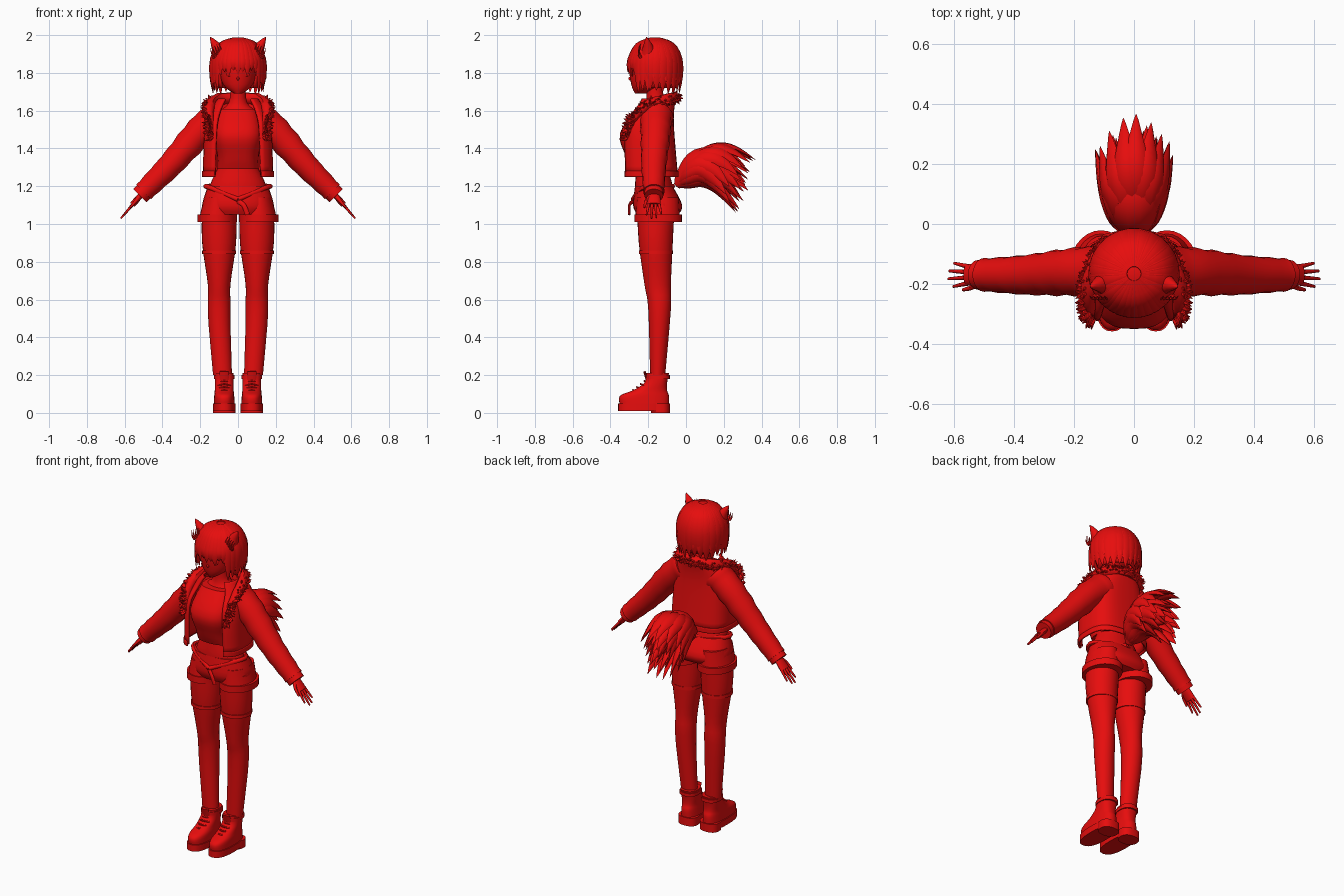
import bpy, bmesh, math, random
from math import sin, cos, pi, sqrt
from mathutils import Vector, Matrix

random.seed(4)
if "Cube" in bpy.data.objects:
    bpy.data.objects.remove(bpy.data.objects["Cube"])

RED = (.8, .004, .004, 1)
red = bpy.data.materials.new("red")
red.use_nodes = True
red.diffuse_color = RED
red.node_tree.nodes["Principled BSDF"].inputs["Base Color"].default_value = RED


def spline(keys, steps):
    """Catmull-Rom interpolation through points of any dimension."""
    padded = [keys[0], *keys, keys[-1]]
    out = []
    for i in range(len(keys) - 1):
        for s in range(steps):
            t = s / steps
            out.append([b + t / 2 * (c - a + t * (2 * a - 5 * b + 4 * c - d + t * (3 * (b - c) + d - a)))
                        for a, b, c, d in zip(*padded[i:i + 4])])
    return out + [list(keys[-1])]


def skin(bm, rings, closed=True):
    rows = [[bm.verts.new(point) for point in ring] for ring in rings]
    count = len(rows[0])
    for lower, upper in zip(rows, rows[1:]):
        for i in range(count if closed else count - 1):
            j = (i + 1) % count
            bm.faces.new((lower[i], lower[j], upper[j], upper[i]))
    if closed:
        bm.faces.new(rows[0][::-1])
        bm.faces.new(rows[-1])


def constant(t):
    return 1


def spike(t):
    return 1 - t


def leaf(t):
    return sin(pi * t) + .2 * (1 - t)


def sweep(bm, points, width, hint, flat=1, shape=constant, sides=8, steps=3, ripple=0):
    """Tube along points; flat thins it along the hint, shape varies its width."""
    path = [Vector(point) for point in spline(points, steps)]
    last = len(path) - 1
    rings = []
    for i, centre in enumerate(path):
        tangent = path[min(i + 1, last)] - path[max(i - 1, 0)]
        across = tangent.cross(Vector(hint)).normalized()
        up = across.cross(tangent).normalized()
        radius = max(width * shape(i / last), .001) * (1 + ripple * (i % 2) * random.random())
        turns = [2 * pi * j / sides for j in range(sides)]
        rings.append([centre + radius * (across * cos(q) + up * flat * sin(q)) for q in turns])
    skin(bm, rings)


def finish(name, bm, mirror=False, solid=0, angle=45):
    bmesh.ops.recalc_face_normals(bm, faces=bm.faces)
    mesh = bpy.data.meshes.new(name)
    bm.to_mesh(mesh)
    bm.free()
    mesh.materials.append(red)
    part = bpy.data.objects.new(name, mesh)
    bpy.context.collection.objects.link(part)
    bpy.ops.object.select_all(action="DESELECT")
    part.select_set(True)
    bpy.context.view_layer.objects.active = part
    bpy.ops.object.shade_smooth_by_angle(angle=math.radians(angle))
    if solid:
        shell = part.modifiers.new("Thickness", "SOLIDIFY")
        shell.thickness, shell.offset = solid, 0
    if mirror:
        part.modifiers.new("Mirror", "MIRROR")


def middle(z):
    return 0


def loft(name, keys, x=middle, power=2, sides=28, gap=0, **options):
    """Superellipse rings (height, depth centre, half width, half depth); gap opens the front."""
    def bend(value):
        return math.copysign(abs(value) ** (2 / power), value)

    turns = [gap + 2 * (pi - gap) * i / sides for i in range(sides + bool(gap))]
    bm = bmesh.new()
    skin(bm, [[(x(z) + wide * bend(sin(a)), y - deep * bend(cos(a)), z) for a in turns]
              for z, y, wide, deep in spline(keys, 4)], not gap)
    finish(name, bm, **options)


def band(name, base, height, *ring, **options):
    loft(name, [(base, *ring), (base + height, *ring)], **options)


def tube(name, points, width, hint, mirror=True, **options):
    bm = bmesh.new()
    sweep(bm, points, width, hint, **options)
    finish(name, bm, mirror)


def ball(name, place, size, mirror=False):
    bm = bmesh.new()
    bmesh.ops.create_uvsphere(bm, u_segments=16, v_segments=8, radius=1,
                              matrix=Matrix.Translation(place) @ Matrix.Diagonal((*size, 1)))
    finish(name, bm, mirror)


# Body, shirt and face
loft("torso", [(1.1, -.16, .16, .1), (1.2, -.17, .15, .1), (1.33, -.18, .1, .08), (1.5, -.18, .11, .09),
               (1.58, -.16, .12, .08), (1.64, -.16, .05, .05), (1.75, -.17, .04, .04)])
loft("shirt", [(1.29, -.19, .11, .1), (1.36, -.2, .11, .12), (1.48, -.22, .13, .13), (1.61, -.17, .1, .09)],
     power=2.7)
loft("head", [(1.69, -.24, .02, .03), (1.74, -.21, .08, .08), (1.85, -.18, .1, .12), (1.95, -.17, .07, .08)])
ball("eye", (.045, -.285, 1.8), (.02, .005, .02), mirror=True)
ball("nose", (0, -.295, 1.77), (.007, .01, .01))


# Legs lean inward below the knee
def leg_line(z):
    return .1 - .06 * max(0, .5 - z)


loft("leg", [(1.1, -.16, .09, .1), (.9, -.16, .09, .09), (.68, -.15, .06, .07), (.55, -.14, .06, .06),
             (.2, -.15, .05, .04)], x=leg_line, mirror=True)
band("stocking_band", .84, .02, -.16, .09, .09, x=leg_line, mirror=True)


# Shorts with flared legs, rolled hems and a dipped belt
def shorts_line(z):
    return .11


loft("shorts_seat", [(1.05, -.15, .17, .11), (1.1, -.15, .19, .13), (1.2, -.17, .16, .1)], power=2.3)
loft("shorts_leg", [(1.14, -.15, .07, .11), (1.01, -.15, .1, .12)], x=shorts_line, mirror=True)
band("shorts_hem", 1.01, .04, -.147, .105, .126, x=shorts_line, mirror=True)
tube("belt", [(0, -.28, 1.13), (.14, -.23, 1.19), (.16, -.15, 1.2), (0, -.07, 1.2)], .013, (0, 0, 1))
tube("belt_end", [(0, -.28, 1.12), (.03, -.3, 1.1), (.05, -.3, 1.05)], .013, (0, 1, 0), mirror=False, flat=.5)

# Open cropped jacket
loft("jacket_body", [(1.26, -.19, .18, .14), (1.5, -.2, .17, .13), (1.6, -.17, .14, .1), (1.66, -.15, .1, .09)],
     power=3, gap=.57, solid=.014)
band("jacket_hem", 1.25, .03, -.19, .185, .147, power=3, gap=.57, solid=.01)
tube("sleeve", [(.1, -.16, 1.57), (.2, -.16, 1.49), (.36, -.17, 1.31), (.5, -.17, 1.17)], .09, (1, 0, 1),
     shape=lambda t: 1 - .42 * t, sides=18, steps=5, ripple=.09)
tube("cuff", [(.48, -.17, 1.19), (.52, -.17, 1.15)], .05, (1, 0, 1), sides=18)

# Fur collar: a roll covered in short tufts
roll = [(.14, -.31, 1.46), (.15, -.28, 1.56), (.15, -.2, 1.63), (.1, -.09, 1.66), (0, -.06, 1.67)]
bm = bmesh.new()
sweep(bm, roll, .03, (0, .3, 1), shape=lambda t: min(1, .4 + 1.2 * t), ripple=.2)
for place in spline(roll, 9):
    core = Vector(place)
    outward = Vector((core.x, core.y + .17, 0)).normalized()
    for tuft in range(4):
        aim = (outward + Vector([random.uniform(-.8, .8) for axis in "xyz"])).normalized()
        sweep(bm, [core + aim * .015, core + aim * .045], .012, (.1, .2, 1), shape=spike, sides=4, steps=1)
finish("fur_collar", bm, mirror=True)

# Hands continue the line of the arm, fingers fanned front to back
wrist, along, spread = Vector((.5, -.17, 1.17)), Vector((.65, 0, -.76)), Vector((0, 1, 0))
bm = bmesh.new()
sweep(bm, [wrist, wrist + along * .09], .033, (1, 0, 1), flat=.45, shape=lambda t: .8 + .3 * sin(2 * t), sides=12)
for i, length in enumerate((.16, .185, .18, .155)):
    sweep(bm, [wrist + along * .08 + spread * .018 * (i - 1.5), wrist + along * length + spread * .026 * (i - 1.5)],
          .009, (1, 0, 1), shape=lambda t: 1 - .5 * t)
sweep(bm, [wrist + along * .02 - spread * .01, wrist + along * .06 - spread * .04, wrist + along * .11 - spread * .05],
      .013, (1, 0, 1), shape=lambda t: 1 - .6 * t)
finish("hand", bm, mirror=True)


# Chunky laced boots
def boot_line(z):
    return .073


boot = dict(x=boot_line, mirror=True, power=2.5)
band("boot_sole", .01, .04, -.223, .06, .136, **boot)
band("boot_heel", 0, .05, -.135, .06, .05, **boot)
loft("boot_upper", [(.04, -.22, .055, .13), (.09, -.22, .053, .13), (.12, -.19, .05, .09), (.16, -.16, .05, .06),
                    (.21, -.15, .05, .06)], **boot)
band("boot_collar", .18, .02, -.15, .055, .064, **boot)
bm = bmesh.new()
for i in range(4):
    y, z = -.28 + i * .02, .113 + i * .016
    sweep(bm, [(.04, y + .02, z), (.073, y, z + .008), (.106, y + .02, z)], .005, (0, -1, 1), sides=6)
sweep(bm, [(.073, -.2, .15), (.073, -.22, .22)], .026, (0, 1, 0), flat=.25)
finish("boot_laces_and_tongue", bm, mirror=True)

# Hair: domed crown, open back shell and hanging locks
BROW, HAIR_Y = 1.865, -.166
dome = [(BROW + .12 * sin(q), HAIR_Y, .13 * cos(q), .135 * cos(q)) for q in (0, .4, .8, 1.2, 1.5)]
loft("hair_crown", dome)
loft("hair_back", [(1.72, -.15, .1, .1), (BROW, HAIR_Y, .127, .133)], gap=1, solid=.01)


def lock(bm, turn, tip, width, flare=0):
    out = Vector((sin(turn), -cos(turn), 0))
    reach = [(.137 * cos(q), BROW + .123 * sin(q)) for q in (1.4, .8, .1)]
    reach += [(.143, (BROW + tip) / 2), (.138 + flare, tip)]
    sweep(bm, [out * r + Vector((0, HAIR_Y, z)) for r, z in reach], width, out + Vector((0, 0, .2)),
          flat=.3, shape=leaf, sides=6)


bm = bmesh.new()
for i in range(9):
    lock(bm, .18 * (i - 4), 1.78 + .02 * (i % 2 + random.random()), .021)
for side in (-1, 1):
    for turn in (.9, 1.1, 1.3):
        lock(bm, side * turn, random.uniform(1.69, 1.72), .026)
for i in range(15):
    share = 2 * i / 14 - 1
    lock(bm, pi + 1.75 * share, random.uniform(1.68, 1.71), .035, -.006)
    lock(bm, pi + 1.6 * share, random.uniform(1.74, 1.79), .03, .012)
finish("hair_locks", bm)

# Pointed animal ears with inner fluff
bm = bmesh.new()
sweep(bm, [(.085, -.2, 1.88), (.11, -.2, 1.93), (.147, -.21, 1.99)], .048, (0, -1, 0),
      shape=lambda t: 1 - t ** 1.5, sides=12)
for i in range(5):
    root = Vector((.08 + .012 * i, -.24, 1.905 - .006 * i))
    sweep(bm, [root, root + Vector((.01, -.01, .02)), root + Vector((.02, 0, .05))], .009, (0, 1, .3),
          shape=spike, sides=5)
finish("ear", bm, mirror=True)


# Bushy tail: a core plus fanned tufts arching up and back
def tail_point(s, rise, drift, reach):
    fan = sqrt(s)
    return (.13 * drift * fan,
            -.05 + s * (.37 + .04 * rise - .09 * drift ** 2 + reach),
            1.2 + .11 * sin(pi * s) + .14 * rise * fan)


stations = [i / 5 for i in range(6)]
bm = bmesh.new()
sweep(bm, [tail_point(s, 0, 0, -.06) for s in stations], .09, (0, 0, 1), shape=leaf, sides=14)
for ring, count in ((1, 17), (.6, 11), (.25, 5)):
    for i in range(count):
        turn = 2 * pi * (i + .3 * random.random()) / count
        rise, drift = ring * cos(turn), ring * sin(turn)
        reach = random.uniform(-.02, .02)
        sweep(bm, [tail_point(s, rise, drift, reach) for s in stations], .04, (drift + .01, 0, rise),
              flat=.5, shape=leaf, sides=6)
finish("tail", bm)
